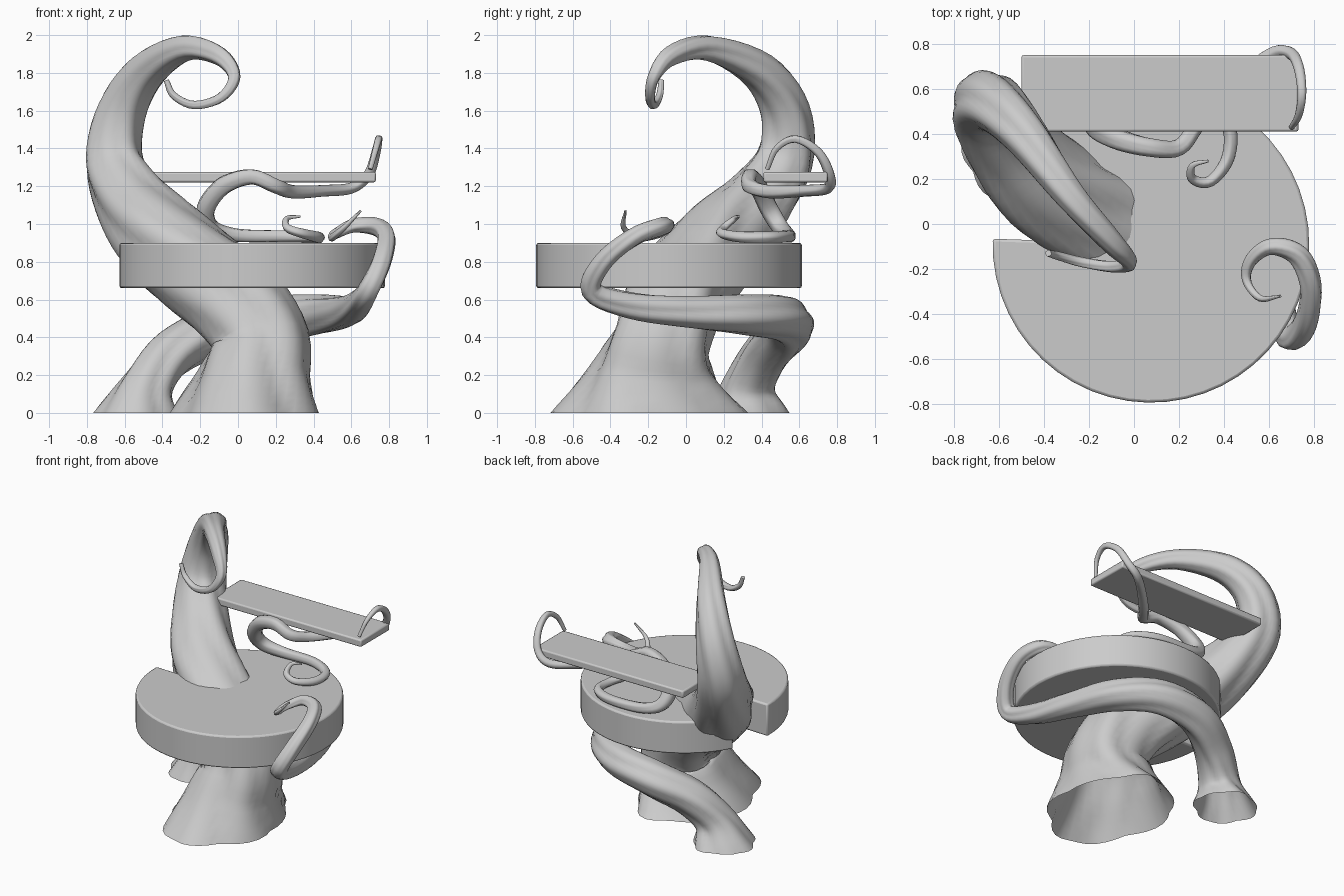
import bpy, bmesh, math
from mathutils import Vector

if "Cube" in bpy.data.objects:
    bpy.data.objects.remove(bpy.data.objects["Cube"])


def finish(name, bm, bevel=0.0, angle=40):
    bmesh.ops.recalc_face_normals(bm, faces=bm.faces)
    me = bpy.data.meshes.new(name)
    bm.to_mesh(me)
    bm.free()
    ob = bpy.data.objects.new(name, me)
    bpy.context.collection.objects.link(ob)
    if bevel:
        mod = ob.modifiers.new("soft_edges", 'BEVEL')
        mod.width, mod.segments = bevel, 2
        mod.limit_method, mod.angle_limit = 'ANGLE', math.radians(40)
    bpy.ops.object.select_all(action='DESELECT')
    ob.select_set(True)
    bpy.context.view_layer.objects.active = ob
    bpy.ops.object.shade_smooth_by_angle(angle=math.radians(angle))
    return ob


def smooth_path(pts, steps):
    """Catmull-Rom through (x, y, z, radius) points."""
    v = [Vector(p) for p in pts]
    v = [v[0] * 2 - v[1]] + v + [v[-1] * 2 - v[-2]]
    out = []
    for i in range(1, len(v) - 2):
        a, b, c, d = v[i - 1:i + 3]
        for s in range(steps):
            t = s / steps
            out.append(0.5 * (2 * b + (c - a) * t + (2 * a - 5 * b + 4 * c - d) * t * t
                              + (3 * b - a - 3 * c + d) * t ** 3))
    return out + [v[-2]]


def tentacle(name, pts, rooted=True, ridge=0.08, stretch=0.0, steps=5, sides=40):
    """Ridged, twisting tube; a rooted one is flared flat on the floor and open."""
    path = smooth_path(pts, steps)
    n = len(path)
    bm = bmesh.new()
    rings = []
    normal = Vector((1, 0, 0))
    for i, p in enumerate(path):
        tan = (path[min(i + 1, n - 1)] - path[max(i - 1, 0)]).to_3d().normalized()
        root = max(0.0, 1 - i / (2 * steps)) if rooted else 0.0
        tan = tan.lerp(Vector((0, 0, 1)), root).normalized()
        normal = (normal - tan * normal.dot(tan)).normalized()
        side = tan.cross(normal)
        ring = []
        for k in range(sides):
            a = 2 * math.pi * k / sides
            b = a + i * 0.3 / steps
            # rounded lobes with creases between them
            lobes = abs(math.sin(3.5 * b)) - 0.65 + 0.6 * math.cos(4 * b + 1)
            r = p.w * (1 + ridge * lobes)
            co = p.to_3d() + normal * r * math.cos(a) + side * r * (1 + stretch * root) * math.sin(a)
            co.z = max(co.z, 0.0)
            ring.append(bm.verts.new(co))
        rings.append(ring)
    for a, b in zip(rings, rings[1:]):
        for k in range(sides):
            j = (k + 1) % sides
            bm.faces.new((a[k], a[j], b[j], b[k]))
    bm.faces.new(rings[-1])
    if not rooted:
        bm.faces.new(rings[0][::-1])
    return finish(name, bm, angle=60)


# Round table top with a notch where the trunk passes
bm = bmesh.new()
outline = []
for k in range(49):
    a = math.radians(178 + 335 * k / 48)
    outline.append((0.075 + 0.703 * math.cos(a), -0.09 + 0.703 * math.sin(a)))
for deg in (153, 178):
    a = math.radians(deg)
    outline.append((0.075 + 0.5 * math.cos(a), -0.09 + 0.5 * math.sin(a)))
face = bm.faces.new([bm.verts.new((x, y, 0.66)) for x, y in outline])
ext = bmesh.ops.extrude_face_region(bm, geom=[face], use_keep_orig=True)
bmesh.ops.translate(bm, vec=(0, 0, 0.24),
                    verts=[g for g in ext["geom"] if isinstance(g, bmesh.types.BMVert)])
finish("table_top", bm, 0.012)

# Shelf plank
bm = bmesh.new()
bmesh.ops.create_cube(bm, size=1)
for v in bm.verts:
    v.co = Vector((0.115 + v.co.x * 1.23, 0.58 + v.co.y * 0.34, 1.248 + v.co.z * 0.054))
finish("shelf_plank", bm, 0.01)

# Main trunk: wide foot, through the table, curling at the top
tentacle("main_trunk", [
    (0.04, -0.20, 0.0, 0.38), (0.09, -0.17, 0.20, 0.30), (0.12, -0.13, 0.38, 0.265),
    (0.00, -0.06, 0.58, 0.26), (-0.22, 0.06, 0.76, 0.245), (-0.42, 0.20, 0.93, 0.23),
    (-0.57, 0.38, 1.12, 0.19), (-0.655, 0.52, 1.34, 0.155), (-0.61, 0.525, 1.60, 0.127),
    (-0.48, 0.39, 1.81, 0.10), (-0.28, 0.12, 1.93, 0.068), (-0.10, -0.08, 1.89, 0.05),
    (-0.02, -0.17, 1.78, 0.033), (-0.09, -0.19, 1.67, 0.026), (-0.23, -0.17, 1.63, 0.022),
    (-0.34, -0.14, 1.68, 0.018), (-0.38, -0.13, 1.76, 0.014)], stretch=0.32)

# Second tentacle: small foot, sweeps behind and hooks over the table rim
tentacle("side_tentacle", [
    (-0.54, 0.32, 0.0, 0.215), (-0.48, 0.335, 0.15, 0.14), (-0.34, 0.43, 0.32, 0.125),
    (-0.10, 0.54, 0.44, 0.125), (0.20, 0.52, 0.50, 0.115), (0.43, 0.32, 0.52, 0.105),
    (0.56, 0.00, 0.535, 0.085), (0.63, -0.30, 0.57, 0.07), (0.69, -0.50, 0.65, 0.057),
    (0.76, -0.44, 0.80, 0.052), (0.785, -0.28, 0.93, 0.048), (0.73, -0.14, 0.985, 0.046),
    (0.61, -0.10, 0.99, 0.036), (0.52, -0.16, 0.95, 0.028), (0.50, -0.25, 0.93, 0.02),
    (0.56, -0.33, 0.98, 0.014), (0.65, -0.32, 1.07, 0.006)])

# Thin tentacle that carries the shelf and loops round its end
tentacle("shelf_tentacle", [
    (0.33, 0.28, 1.04, 0.006), (0.26, 0.26, 1.03, 0.014), (0.26, 0.20, 0.98, 0.02),
    (0.34, 0.19, 0.95, 0.024), (0.42, 0.30, 0.93, 0.028), (0.41, 0.45, 0.93, 0.03),
    (0.25, 0.54, 0.935, 0.032), (0.00, 0.54, 0.94, 0.036), (-0.14, 0.50, 0.98, 0.045),
    (-0.17, 0.44, 1.08, 0.05), (-0.08, 0.38, 1.20, 0.048), (0.07, 0.34, 1.25, 0.042),
    (0.20, 0.34, 1.20, 0.038), (0.29, 0.45, 1.17, 0.035), (0.45, 0.62, 1.175, 0.03),
    (0.60, 0.75, 1.19, 0.028), (0.69, 0.76, 1.26, 0.026), (0.73, 0.70, 1.38, 0.024),
    (0.745, 0.58, 1.45, 0.02), (0.73, 0.48, 1.40, 0.016), (0.70, 0.43, 1.29, 0.012)],
    rooted=False, sides=20)
